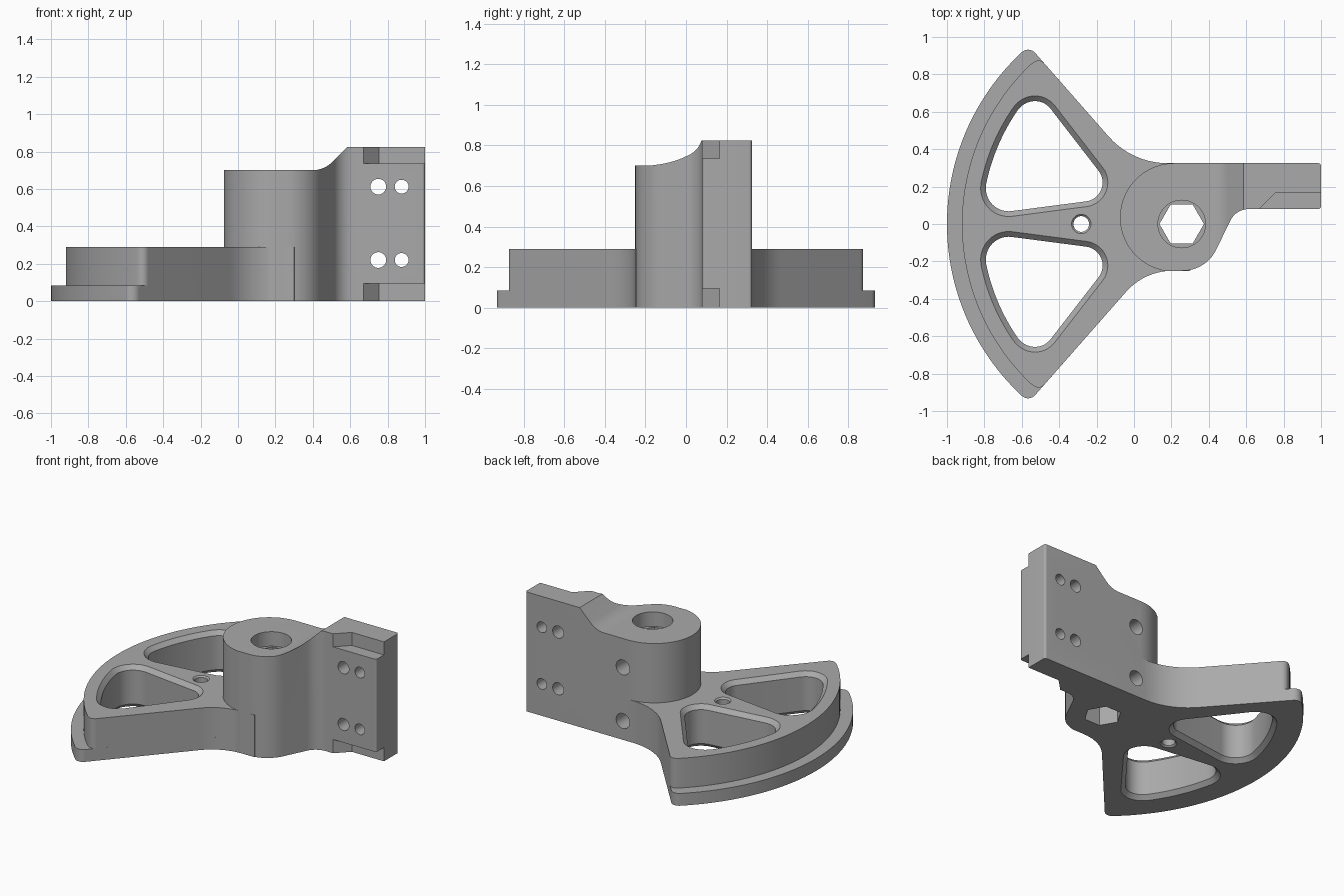
import bpy, bmesh
from math import radians, sin, cos, tan, pi
from mathutils import Vector, Matrix

cube = bpy.data.objects.get("Cube")
if cube:
    bpy.data.objects.remove(cube, do_unlink=True)

HUB = (0.255, 0.0)          # bore axis and centre of the rim arcs
BACK, FRONT = 0.325, 0.08   # faces of the clamp arm
TOP, HUB_TOP, WEB_TOP, RIM_TOP = 0.825, 0.70, 0.29, 0.085

grey = bpy.data.materials.new("plain grey")
grey.use_nodes = True
grey.diffuse_color = (0.4, 0.4, 0.4, 1)
grey.node_tree.nodes["Principled BSDF"].inputs["Base Color"].default_value = (0.4, 0.4, 0.4, 1)


def arc(cx, cy, r, a0, a1, n=24):
    angles = [radians(a0 + (a1 - a0) * i / n) for i in range(n + 1)]
    return [(cx + r * cos(a), cy + r * sin(a)) for a in angles]


def rounded(corners, n=10):
    """Outline from (x, y[, radius]) corners, each rounded by its radius."""
    out = []
    for i, c in enumerate(corners):
        p = Vector(c[:2])
        if len(c) < 3:
            out.append(p)
            continue
        u = (Vector(corners[i - 1][:2]) - p).normalized()
        v = (Vector(corners[(i + 1) % len(corners)][:2]) - p).normalized()
        half = u.angle(v) / 2
        centre = p + (u + v).normalized() * c[2] / sin(half)
        start = p + u * c[2] / tan(half) - centre
        end = p + v * c[2] / tan(half) - centre
        sweep = start.angle_signed(end)
        for k in range(n + 1):
            out.append(centre + Matrix.Rotation(-sweep * k / n, 2) @ start)
    return out


def make_object(name, bm):
    bmesh.ops.recalc_face_normals(bm, faces=bm.faces)
    mesh = bpy.data.meshes.new(name)
    bm.to_mesh(mesh)
    bm.free()
    mesh.materials.append(grey)
    obj = bpy.data.objects.new(name, mesh)
    bpy.context.collection.objects.link(obj)
    return obj


def prism(name, outline, low, high, along_y=False):
    """Extrude an outline up z, or an x-z outline along y."""
    bm = bmesh.new()
    place = (lambda p, h: (p[0], h, p[1])) if along_y else (lambda p, h: (p[0], p[1], h))
    face = bm.faces.new([bm.verts.new(place(p, low)) for p in outline])
    new = bmesh.ops.extrude_face_region(bm, geom=[face])["geom"]
    shift = (0, high - low, 0) if along_y else (0, 0, high - low)
    bmesh.ops.translate(bm, vec=shift, verts=[v for v in new if isinstance(v, bmesh.types.BMVert)])
    return make_object(name, bm)


def hull(name, rings):
    """Convex solid through rings given as (outline, z)."""
    bm = bmesh.new()
    verts = [bm.verts.new((p[0], p[1], z)) for outline, z in rings for p in outline]
    res = bmesh.ops.convex_hull(bm, input=verts)
    loose = {v for v in res["geom_interior"] + res["geom_unused"] if isinstance(v, bmesh.types.BMVert)}
    bmesh.ops.delete(bm, geom=list(loose), context='VERTS')
    bmesh.ops.dissolve_limit(bm, angle_limit=0.001, verts=bm.verts, edges=bm.edges)
    return make_object(name, bm)


def combine(target, tool, operation='DIFFERENCE'):
    bpy.context.view_layer.objects.active = target
    mod = target.modifiers.new(operation.title(), 'BOOLEAN')
    mod.operation, mod.solver, mod.object = operation, 'EXACT', tool
    bpy.ops.object.modifier_apply(modifier=mod.name)
    bpy.data.objects.remove(tool, do_unlink=True)


def sector(radius, tip, tip_r, edge_deg):
    """Fan outline: rim arc, rounded tips, straight flanks, fillets into the hub."""
    rim = arc(*HUB, radius, 180 - edge_deg, 180 + edge_deg, 48)
    x, y = tip
    return rounded(rim + [(x, -y, tip_r), (0.057, -0.25, 0.33), (0.3, -0.25),
                          (0.4, 0), (0.4, BACK), (-0.01, BACK, 0.42), (x, y, tip_r)])


# Fan-shaped web with its lower rim flange
body = prism("lever_body", sector(1.175, (-0.505, 0.888), 0.04, 46.5), 0, WEB_TOP)
combine(body, prism("rim_flange", sector(1.255, (-0.563, 0.954), 0.05, 46), 0, RIM_TOP), 'UNION')

# Hub tower running into the clamp arm
tower = arc(0.215, 0.035, 0.29, 90, 262) + [(0.215, -0.25)]
tower += [(0.385, -0.25, 0.2), (0.545, FRONT, 0.11), (1, FRONT, 0.015), (1, BACK, 0.015)]
hub = prism("hub_and_arm", rounded(tower), 0, TOP)

# Lowered hub top with a sloping run up to the arm
slope = [(-0.4, HUB_TOP), (0.46, HUB_TOP, 0.15), (0.66, 0.9), (-0.4, 0.9)]
combine(hub, prism("slope_cutter", rounded(slope), -0.6, 0.6, True))

# Notches above and below the clamp pad
notch = [(0.62, 0.03), (0.755, 0.165), (1.1, 0.165), (1.1, 0.03)]
for low, high in ((-0.1, 0.095), (0.735, 0.9)):
    combine(hub, prism("notch_cutter", notch, low, high))
combine(body, hub, 'UNION')

# Bolt holes through the arm
for z in (0.22, 0.612):
    for x, r in ((0.75, 0.042), (0.875, 0.037)):
        combine(body, prism("bolt_cutter", arc(x, z, r, 0, 348.75, 31), -0.1, 0.5, True))

# Set-screw holes from the back into the bore
for z in (0.13, 0.5):
    combine(body, prism("screw_cutter", arc(HUB[0], z, 0.052, 0, 348.75, 31), 0.02, 0.5, True))

# Hexagonal bore with a round counterbore
combine(body, prism("hex_cutter", arc(*HUB, 0.119, 0, 300, 5), -0.1, 1))
combine(body, prism("counterbore_cutter", arc(*HUB, 0.127, 0, 354.375, 63), HUB_TOP - 0.1, 1))


def pocket_outline(side, grow):
    """Rounded triangular window; side is +1 or -1 in y."""
    pts = arc(*HUB, 1.095 + grow, 145.2, 168.4, 16)
    for x, y, r in ((-0.53, 0.55, 0.135), (-0.27, 0.222, 0.13), (-0.67, 0.19, 0.15)):
        pts += arc(x, y, r + grow, 0, 352.5, 47)
    return [(x, y * side) for x, y in pts]


def chamfered_hole(outline, c):
    """Cut through the web, breaking the top and bottom edges by c."""
    combine(body, hull("hole_cutter", [(outline(-c), -0.1), (outline(-c), WEB_TOP + 0.1)]))
    for z, d in ((0, -1), (WEB_TOP, 1)):
        combine(body, hull("chamfer_cutter", [(outline(-c), z - d * c), (outline(c), z + d * c)]))


# Windows in the web and the small pin hole between them
for side in (1, -1):
    chamfered_hole(lambda g, s=side: pocket_outline(s, g), 0.028)
chamfered_hole(lambda g: arc(-0.282, 0, 0.052 + g, 0, 348.75, 31), 0.01)

# Smooth curved walls, crisp edges
bpy.ops.object.select_all(action='DESELECT')
body.select_set(True)
bpy.context.view_layer.objects.active = body
bpy.ops.object.shade_smooth_by_angle(angle=radians(25))
